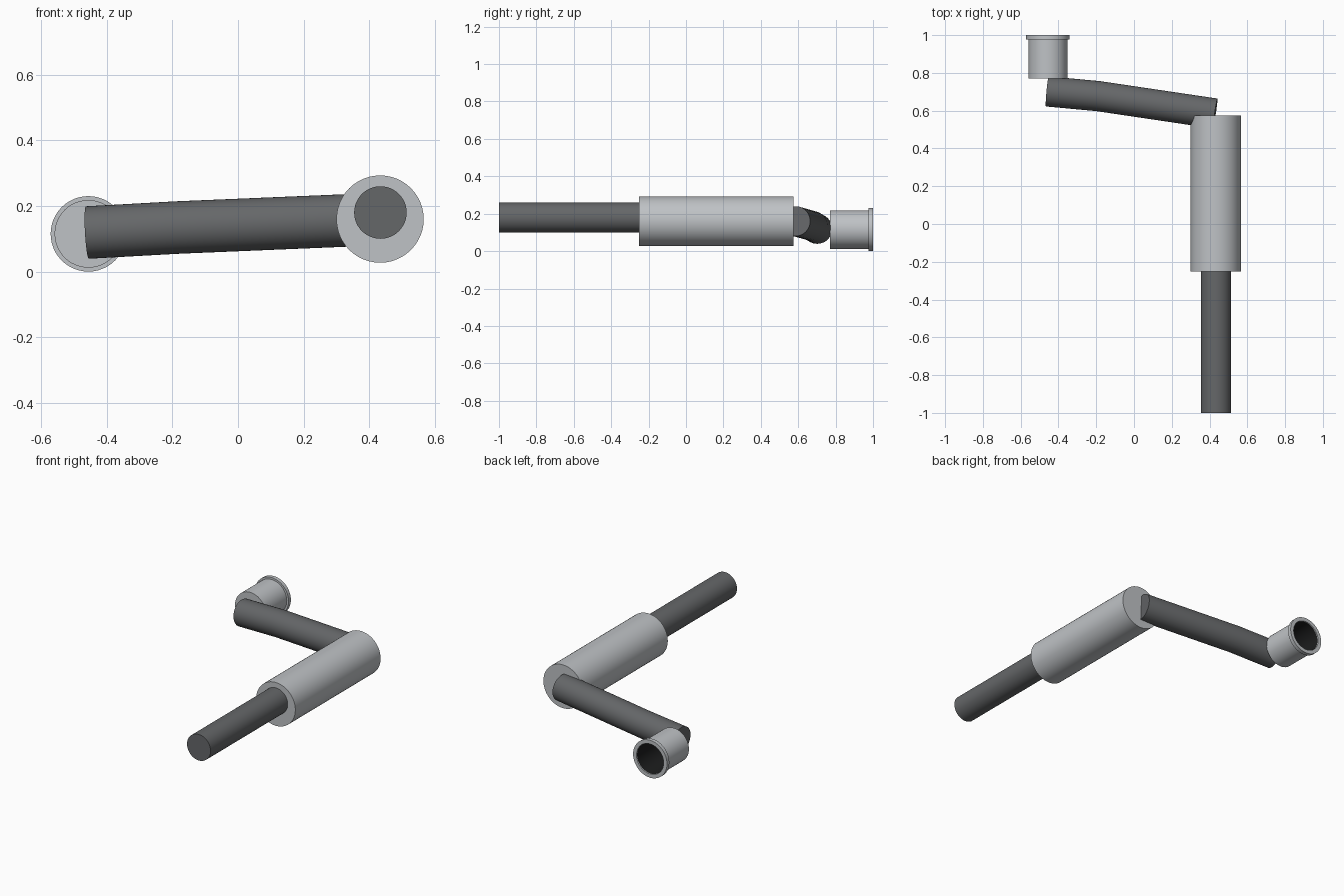
import bpy, bmesh, math
from mathutils import Vector

if "Cube" in bpy.data.objects:
    bpy.data.objects.remove(bpy.data.objects["Cube"])

SIDES = 48


def material(name, value):
    m = bpy.data.materials.new(name)
    m.diffuse_color = (value, value * 1.04, value * 1.08, 1)
    m.use_nodes = True
    m.node_tree.nodes["Principled BSDF"].inputs["Base Color"].default_value = m.diffuse_color
    return m


STEEL = material("light_steel", 0.52)
PIPE = material("dark_pipe", 0.13)
SOOT = material("soot", 0.012)


def finish(obj, mat):
    obj.data.materials.append(mat)
    bpy.ops.object.select_all(action='DESELECT')
    obj.select_set(True)
    bpy.context.view_layer.objects.active = obj
    bpy.ops.object.shade_smooth_by_angle(angle=math.radians(35))
    return obj


def lathe(name, x, z, profile, mat):
    """Turn a (radius, y) profile around an axis along y; radius 0 closes an end."""
    bm = bmesh.new()
    verts = [bm.verts.new((x + r, y, z)) for r, y in profile]
    edges = [bm.edges.new(pair) for pair in zip(verts, verts[1:])]
    bmesh.ops.spin(bm, geom=verts + edges, cent=(x, 0, z), axis=(0, 1, 0),
                   angle=math.tau, steps=SIDES, use_merge=True)
    bmesh.ops.remove_doubles(bm, verts=bm.verts[:], dist=1e-5)
    bmesh.ops.recalc_face_normals(bm, faces=bm.faces[:])
    mesh = bpy.data.meshes.new(name)
    bm.to_mesh(mesh)
    bm.free()
    obj = bpy.data.objects.new(name, mesh)
    bpy.context.collection.objects.link(obj)
    return finish(obj, mat)


def tube(name, points, radius, mat):
    """Sweep a closed round pipe along straight runs with mitred bends."""
    pts = [Vector(p) for p in points]
    bm = bmesh.new()
    rings = []
    for i, p in enumerate(pts):
        before = (p - pts[i - 1]).normalized() if i else (pts[1] - p).normalized()
        after = (pts[i + 1] - p).normalized() if i < len(pts) - 1 else before
        t = (before + after).normalized()
        side = t.cross(Vector((0, 0, 1))).normalized()
        up = side.cross(t)
        rings.append([bm.verts.new(p + radius * (side * math.cos(a) + up * math.sin(a)))
                      for a in (math.tau * k / SIDES for k in range(SIDES))])
    for a, b in zip(rings, rings[1:]):
        for k in range(SIDES):
            n = (k + 1) % SIDES
            bm.faces.new((a[k], a[n], b[n], b[k]))
    bm.faces.new(rings[0])
    bm.faces.new(rings[-1])
    bmesh.ops.recalc_face_normals(bm, faces=bm.faces[:])
    mesh = bpy.data.meshes.new(name)
    bm.to_mesh(mesh)
    bm.free()
    obj = bpy.data.objects.new(name, mesh)
    bpy.context.collection.objects.link(obj)
    return finish(obj, mat)


# Straight inlet pipe and the silencer drum behind it
lathe("inlet_pipe", 0.434, 0.18, [(0, -1), (0.08, -1), (0.08, -0.24), (0, -0.24)], PIPE)
lathe("silencer_drum", 0.433, 0.16,
      [(0, -0.252), (0.133, -0.252), (0.133, 0.575), (0, 0.575)], STEEL)

# Slightly bent cross pipe
tube("cross_pipe", [(0.43, 0.585, 0.16), (-0.19, 0.677, 0.134), (-0.459, 0.702, 0.119)],
     0.08, PIPE)

# Hollow tailpipe tip with a raised lip and a sooty bore
TX, TZ = -0.456, 0.115
lathe("tail_tip", TX, TZ,
      [(0, 0.77), (0.103, 0.77), (0.103, 0.977), (0.115, 0.977),
       (0.115, 1.0), (0.092, 1.0), (0.092, 0.785), (0, 0.785)], STEEL)
lathe("tail_bore", TX, TZ, [(0.091, 0.995), (0.091, 0.79), (0, 0.79)], SOOT)
